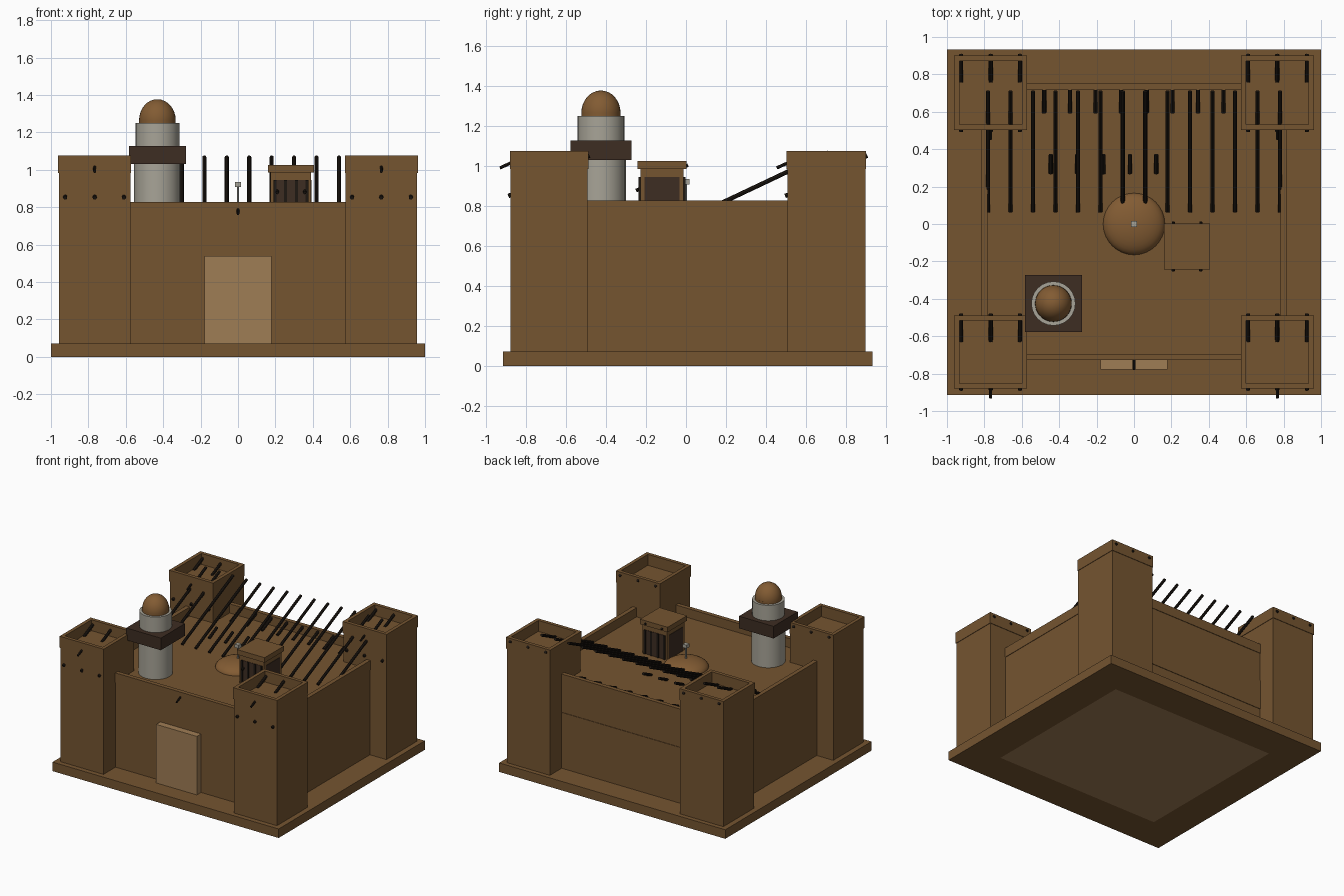
import bpy, bmesh, math
from mathutils import Vector, Matrix

if "Cube" in bpy.data.objects:
    bpy.data.objects.remove(bpy.data.objects["Cube"])


def material(name, rgb):
    m = bpy.data.materials.new(name)
    m.diffuse_color = (*rgb, 1)
    m.use_nodes = True
    m.node_tree.nodes["Principled BSDF"].inputs["Base Color"].default_value = m.diffuse_color
    return m


BROWN = material("mud_brown", (0.178, 0.090, 0.030))
TAN = material("light_tan", (0.347, 0.205, 0.089))
DARK = material("dark_timber", (0.048, 0.026, 0.016))
BLACK = material("charred_wood", (0.013, 0.009, 0.006))
GREY = material("pale_stone", (0.39, 0.37, 0.31))
DOME = material("dome_brown", (0.225, 0.106, 0.033))


def box(bm, x0, x1, y0, y1, z0, z1):
    size = Matrix.Diagonal((x1 - x0, y1 - y0, z1 - z0, 1))
    mid = Matrix.Translation(((x0 + x1) / 2, (y0 + y1) / 2, (z0 + z1) / 2))
    bmesh.ops.create_cube(bm, size=1, matrix=mid @ size)


def ring(bm, x0, x1, y0, y1, z0, z1, t):
    """Rectangular parapet of wall thickness t."""
    loops = []
    for inset, z in ((0, z0), (0, z1), (t, z1), (t, z0)):
        a, b, c, d = x0 + inset, x1 - inset, y0 + inset, y1 - inset
        loops.append([bm.verts.new((x, y, z)) for x, y in ((a, c), (b, c), (b, d), (a, d))])
    for i in range(4):
        p, q = loops[i], loops[(i + 1) % 4]
        for k in range(4):
            n = (k + 1) % 4
            bm.faces.new((p[k], p[n], q[n], q[k]))


def rod(bm, a, b, r=0.011, sides=8):
    a, b = Vector(a), Vector(b)
    d = b - a
    turn = d.to_track_quat('Z', 'Y').to_matrix().to_4x4()
    bmesh.ops.create_cone(bm, cap_ends=True, segments=sides, radius1=r, radius2=r,
                          depth=d.length, matrix=Matrix.Translation((a + b) / 2) @ turn)


def ellipsoid(bm, centre, rx, rz, seg=32):
    bmesh.ops.create_uvsphere(bm, u_segments=seg, v_segments=16, radius=1,
                              matrix=Matrix.Translation(centre) @ Matrix.Diagonal((rx, rx, rz, 1)))


def finish(name, bm, mat, smooth=False):
    me = bpy.data.meshes.new(name)
    bmesh.ops.recalc_face_normals(bm, faces=bm.faces[:])
    bm.to_mesh(me)
    bm.free()
    me.materials.append(mat)
    ob = bpy.data.objects.new(name, me)
    bpy.context.collection.objects.link(ob)
    if smooth:
        bpy.context.view_layer.objects.active = ob
        ob.select_set(True)
        bpy.ops.object.shade_smooth_by_angle(angle=math.radians(40))
        ob.select_set(False)
    return ob


# Base slab with a tan square set into its underside
bm = bmesh.new()
box(bm, -1, 1, -0.915, 0.932, 0, 0.072)
bm.normal_update()
under = min(bm.faces, key=lambda f: f.normal.z)
bmesh.ops.inset_individual(bm, faces=[under], thickness=0.38)
under.material_index = 1
base = finish("base_slab", bm, BROWN)
base.data.materials.append(TAN)

# Main hall and its roof parapet
bm = bmesh.new()
box(bm, -0.812, 0.812, -0.724, 0.747, 0.07, 0.754)
finish("main_hall", bm, BROWN)
bm = bmesh.new()
ring(bm, -0.816, 0.816, -0.728, 0.751, 0.75, 0.827, 0.034)
finish("roof_parapet", bm, BROWN)
bm = bmesh.new()
box(bm, -0.58, 0.58, 0.74, 0.751, 0.28, 0.52)
finish("back_wall_band", bm, BROWN)

# Front door
bm = bmesh.new()
box(bm, -0.18, 0.18, -0.777, -0.72, 0.07, 0.54)
finish("front_door", bm, TAN)

# Corner towers with parapets and projecting beams
for side, sx in (("left", -1), ("right", 1)):
    for place, y0, y1 in (("front", -0.88, -0.488), ("back", 0.503, 0.9)):
        x0, x1 = sorted((sx * 0.572, sx * 0.962))
        bm = bmesh.new()
        box(bm, x0 + 0.004, x1 - 0.004, y0 + 0.004, y1 - 0.004, 0.07, 0.988)
        finish(f"{place}_{side}_tower", bm, BROWN)
        bm = bmesh.new()
        ring(bm, x0, x1, y0, y1, 0.984, 1.075, 0.028)
        finish(f"{place}_{side}_tower_parapet", bm, BROWN)
        bm = bmesh.new()
        for x in (0.61, 0.766, 0.924):
            rod(bm, (sx * x, y1 + 0.006, 1.052), (sx * x, y1 - 0.14, 0.984))
            rod(bm, (sx * x, y0 + 0.03, 0.865), (sx * x, y0 - 0.008, 0.85))
        rod(bm, (sx * 0.766, y0 + 0.02, 1.022), (sx * 0.766, y0 - 0.05, 0.99), 0.008)
        finish(f"{place}_{side}_tower_beams", bm, BLACK)

# Long sloping poles over the back of the roof
bm = bmesh.new()
for i in range(14):
    x = -0.78 + 0.12 * i
    rod(bm, (x, 0.065, 0.762), (x, 0.71, 1.067))
finish("sloping_poles", bm, BLACK)

# Short beam ends on the roof, and a spout over the door
bm = bmesh.new()
for i in range(8):
    x = -0.48 + 0.137 * i
    rod(bm, (x, 0.72, 0.812), (x, 0.595, 0.758))
for i in range(5):
    x = -0.445 + 0.141 * i
    rod(bm, (x, 0.37, 0.806), (x, 0.27, 0.758))
rod(bm, (0, -0.72, 0.79), (0, -0.778, 0.763), 0.007)
finish("short_roof_beams", bm, BLACK)

# Round stone turret with square balcony and dome
cx, cy = -0.431, -0.425
bm = bmesh.new()
rod(bm, (cx, cy, 0.75), (cx, cy, 1.04), 0.124, 24)
rod(bm, (cx, cy, 1.12), (cx, cy, 1.25), 0.118, 24)
finish("turret_shaft", bm, GREY, True)
bm = bmesh.new()
box(bm, cx - 0.153, cx + 0.153, cy - 0.153, cy + 0.153, 1.03, 1.127)
finish("turret_balcony", bm, DARK)
bm = bmesh.new()
rod(bm, (cx, cy, 1.24), (cx, cy, 1.266), 0.098, 32)
ellipsoid(bm, (cx, cy, 1.265), 0.098, 0.112)
finish("turret_dome", bm, DOME, True)

# Low roof dome with a thin finial
bm = bmesh.new()
ellipsoid(bm, (0, 0, 0.75), 0.166, 0.07)
finish("roof_dome", bm, DOME, True)
bm = bmesh.new()
rod(bm, (0, 0, 0.81), (0, 0, 0.915), 0.006)
box(bm, -0.017, 0.017, -0.017, 0.017, 0.908, 0.935)
finish("dome_finial", bm, GREY)

# Roof kiosk: body, overhanging cap, barred openings, beam ends
kx, ky = 0.283, -0.12
bm = bmesh.new()
box(bm, kx - 0.108, kx + 0.108, ky - 0.108, ky + 0.108, 0.75, 0.99)
finish("kiosk_body", bm, BROWN)
bm = bmesh.new()
box(bm, kx - 0.122, kx + 0.122, ky - 0.122, ky + 0.122, 0.985, 1.025)
finish("kiosk_cap", bm, BROWN)
panels, bars = bmesh.new(), bmesh.new()
for s in (-1, 1):
    for along in (0, 1):
        def slab(target, off, half, depth, z0, z1):
            lo, hi = sorted((s * 0.10, s * (0.108 + depth)))
            u, v = (off - half, off + half), (lo, hi)
            if along:
                u, v = v, u
            box(target, kx + u[0], kx + u[1], ky + v[0], ky + v[1], z0, z1)
        slab(panels, 0, 0.087, 0.003, 0.754, 0.945)
        if not along:
            for off in (-0.085, -0.03, 0.03, 0.085):
                slab(bars, off, 0.008, 0.009, 0.754, 0.945)
finish("kiosk_openings", panels, DARK)
for x in (0.21, 0.357):
    rod(bars, (x, ky + 0.11, 0.995), (x, ky + 0.13, 1.004), 0.008)
    rod(bars, (x, ky - 0.10, 0.89), (x, ky - 0.13, 0.877), 0.009)
finish("kiosk_bars", bars, BLACK)
